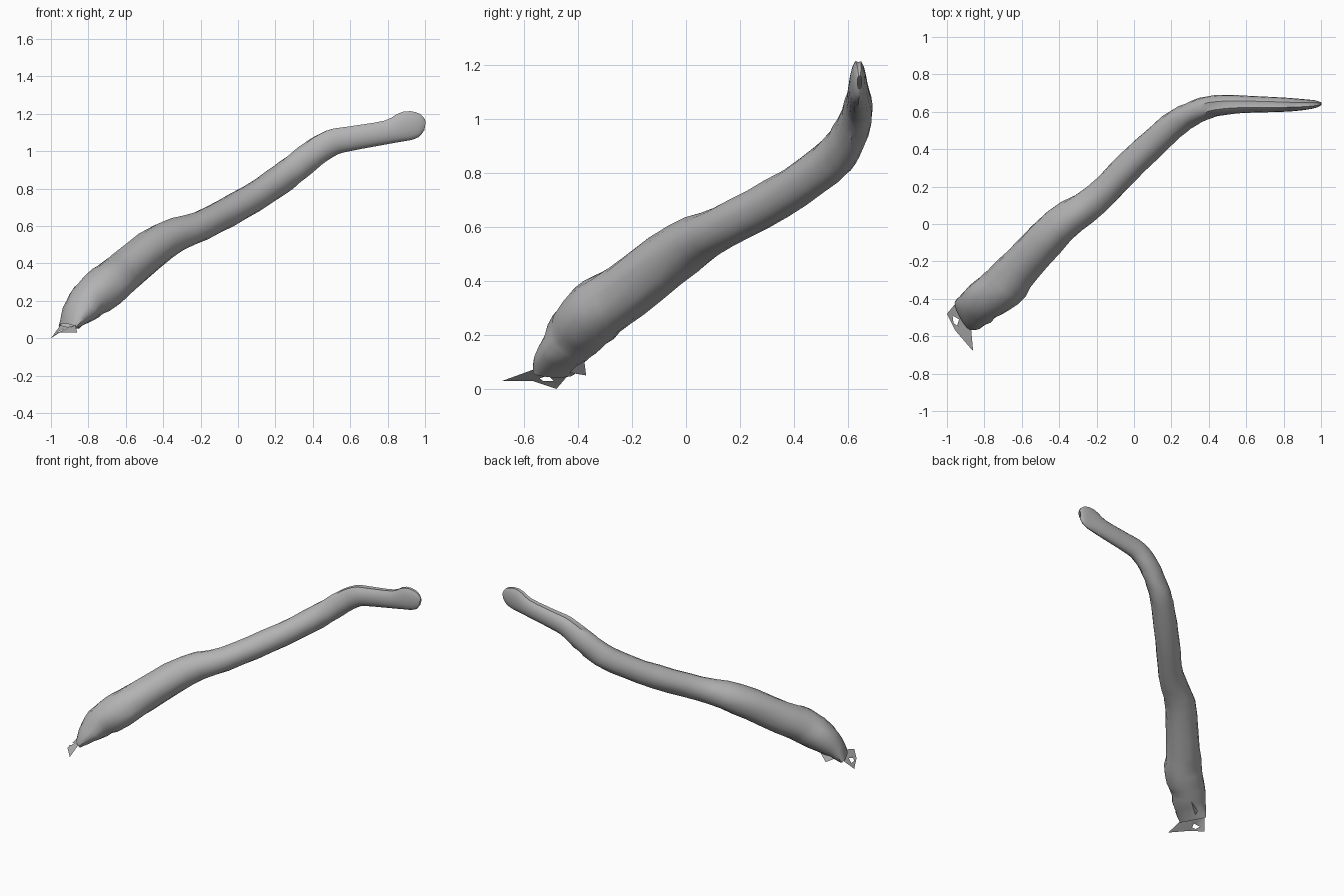
import bpy, bmesh, random
from math import sin, cos, tau
from mathutils import Vector

random.seed(4)
cube = bpy.data.objects.get("Cube")
if cube:
    bpy.data.objects.remove(cube)

grey = bpy.data.materials.new("plain grey")
grey.use_nodes = True
colour = (0.45, 0.45, 0.45, 1)
grey.diffuse_color = colour
grey.node_tree.nodes["Principled BSDF"].inputs["Base Color"].default_value = colour

SIDES, STEPS, TOP = 16, 3, 4


def finish(name, bm):
    mesh = bpy.data.meshes.new(name)
    bm.to_mesh(mesh)
    bm.free()
    mesh.materials.append(grey)
    obj = bpy.data.objects.new(name, mesh)
    bpy.context.collection.objects.link(obj)
    bpy.ops.object.select_all(action="DESELECT")
    obj.select_set(True)
    bpy.context.view_layer.objects.active = obj
    bpy.ops.object.shade_smooth_by_angle(angle=0.7)
    return obj


def spline(a, b, c, d, t):
    return 0.5 * (2 * b + (c - a) * t + (2 * a - 5 * b + 4 * c - d) * t * t
                  + (3 * b - a - 3 * c + d) * t ** 3)


# Limb stations: centre x, y, z, then sideways and upward radius
stations = [
    (-0.91, -0.49, 0.06, 0.09, 0.03),
    (-0.86, -0.46, 0.13, 0.105, 0.07),
    (-0.79, -0.40, 0.21, 0.115, 0.105),
    (-0.70, -0.34, 0.28, 0.12, 0.115),
    (-0.60, -0.22, 0.365, 0.11, 0.11),
    (-0.40, -0.01, 0.52, 0.10, 0.10),
    (-0.20, 0.135, 0.60, 0.08, 0.08),
    (0.00, 0.335, 0.705, 0.08, 0.078),
    (0.20, 0.52, 0.83, 0.073, 0.078),
    (0.30, 0.585, 0.905, 0.065, 0.078),
    (0.40, 0.625, 0.985, 0.06, 0.076),
    (0.50, 0.638, 1.048, 0.053, 0.073),
    (0.60, 0.64, 1.07, 0.046, 0.068),
    (0.80, 0.638, 1.105, 0.038, 0.066),
    (0.90, 0.638, 1.138, 0.03, 0.082),
    (0.97, 0.641, 1.14, 0.02, 0.064),
    (1.00, 0.643, 1.137, 0.008, 0.025),
]

# Resample the stations smoothly
path = []
last = len(stations) - 1
for i in range(last):
    four = [stations[min(max(i + k, 0), last)] for k in (-1, 0, 1, 2)]
    for s in range(STEPS):
        path.append([spline(*v, s / STEPS) for v in zip(*four)])
path.append(list(stations[-1]))

# Swept hollow limb, slightly lumpy, with a crease along the thin end
bm = bmesh.new()
rings = []
for n, p in enumerate(path):
    before, after = path[max(n - 1, 0)], path[min(n + 1, len(path) - 1)]
    tangent = (Vector(after[:3]) - Vector(before[:3])).normalized()
    side = tangent.cross(Vector((0, 0, 1))).normalized()
    up = side.cross(tangent)
    ring = []
    for k in range(SIDES):
        a = tau * k / SIDES
        r = random.uniform(0.96, 1.04) if p[0] < 0.45 else 1
        if p[0] > 0.42 and k == TOP:
            r = 0.88
        ring.append(bm.verts.new(Vector(p[:3]) + r * (side * cos(a) * p[3] + up * sin(a) * p[4])))
    rings.append(ring)
for low, high in zip(rings, rings[1:]):
    for k in range(SIDES):
        j = (k + 1) % SIDES
        bm.faces.new((low[k], low[j], high[j], high[k]))
bmesh.ops.recalc_face_normals(bm, faces=bm.faces)
finish("limb", bm)

# Ragged flap with a small hole at the low end, and a loose lip below
points = {
    "left": (-0.95, -0.42, 0.07), "left_tip": (-1, -0.48, 0.0),
    "edge": (-0.955, -0.57, 0.03), "right_tip": (-0.86, -0.68, 0.03),
    "right": (-0.87, -0.57, 0.07), "middle": (-0.91, -0.5, 0.06),
    "hole_a": (-0.97, -0.49, 0.03), "hole_b": (-0.935, -0.51, 0.05),
    "hole_c": (-0.935, -0.55, 0.045), "hole_d": (-0.965, -0.53, 0.03),
    "lip_a": (-0.88, -0.43, 0.06), "lip_b": (-0.85, -0.37, 0.05),
    "lip_c": (-0.78, -0.38, 0.13),
}
patches = [
    "left left_tip hole_a", "left hole_a hole_b middle",
    "left_tip edge hole_d hole_a", "edge hole_c hole_d",
    "middle hole_b hole_c edge", "edge right_tip right middle",
    "lip_a lip_c lip_b",
]
bm = bmesh.new()
verts = {name: bm.verts.new(co) for name, co in points.items()}
for patch in patches:
    bm.faces.new([verts[name] for name in patch.split()])
finish("ragged_flap", bm)
